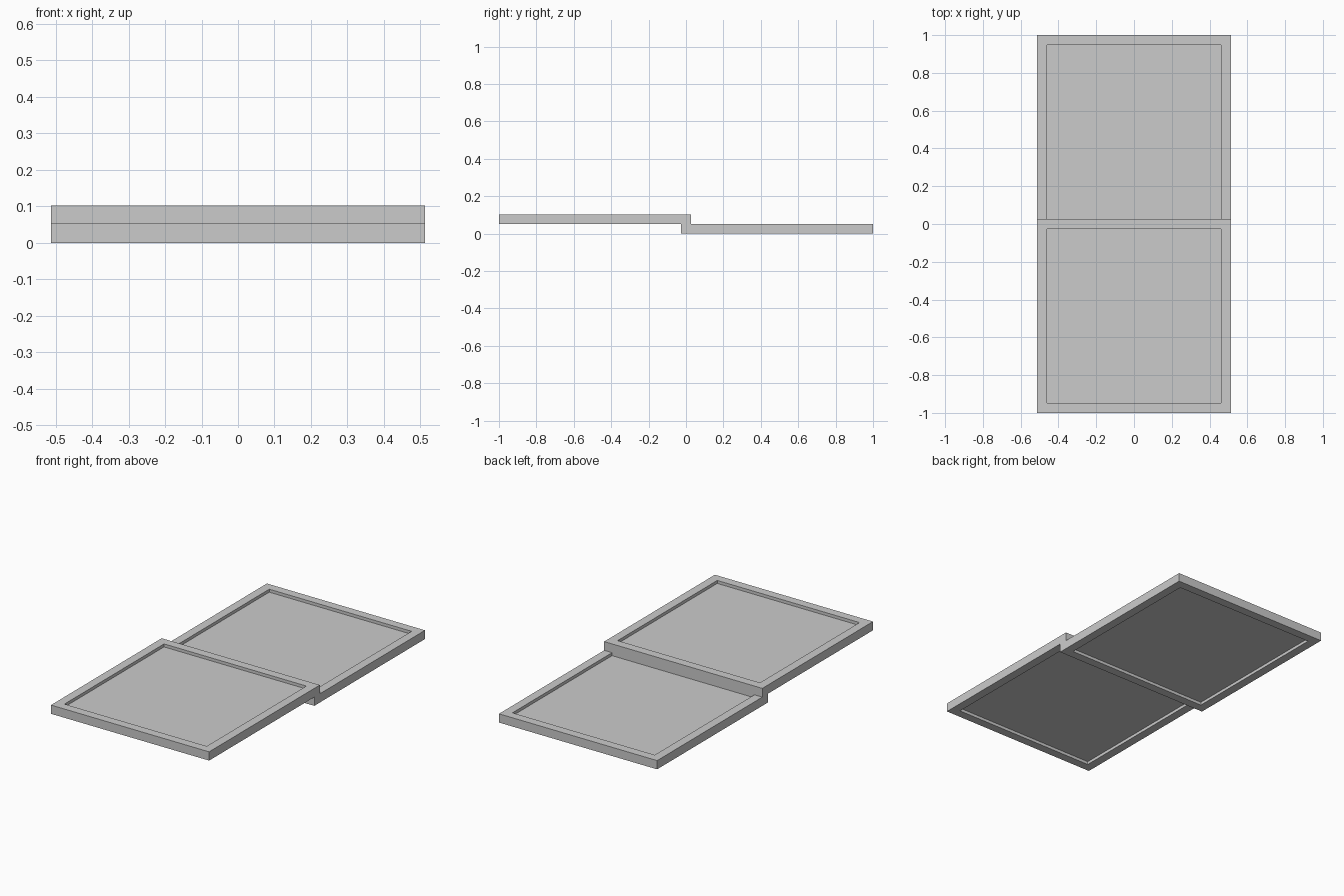
import bpy, bmesh
from mathutils import Matrix

if "Cube" in bpy.data.objects:
    bpy.data.objects.remove(bpy.data.objects["Cube"])

U = 2 / 1.95          # sash side length; the two sashes overlap by one rail
T = 0.05 * U          # rail width and sash thickness
PANE = 0.016          # pane thickness


def finish(name, bm, location):
    bmesh.ops.recalc_face_normals(bm, faces=bm.faces)
    mesh = bpy.data.meshes.new(name)
    bm.to_mesh(mesh)
    bm.free()
    obj = bpy.data.objects.new(name, mesh)
    obj.location = location
    bpy.context.collection.objects.link(obj)


def sash_frame(name, location):
    # rectangular rail profile carried round the four mitred corners
    bm = bmesh.new()
    o, i, h = U / 2, U / 2 - T, T / 2
    profile = [(o, -h), (o, h), (i, h), (i, -h)]
    rings = [[bm.verts.new((sx * r, sy * r, z)) for r, z in profile]
             for sx, sy in ((1, 1), (-1, 1), (-1, -1), (1, -1))]
    for c in range(4):
        a, b = rings[c], rings[(c + 1) % 4]
        for k in range(4):
            n = (k + 1) % 4
            bm.faces.new((a[k], b[k], b[n], a[n]))
    finish(name, bm, location)


def pane(name, location):
    # thin slab filling the opening, recessed on both sides
    bm = bmesh.new()
    side = U - 2 * T
    bmesh.ops.create_cube(bm, size=1, matrix=Matrix.Diagonal((side, side, PANE, 1)))
    finish(name, bm, location)


# front sash sits one thickness above the rear sash
for label, sign in (("front", -1), ("rear", 1)):
    centre = (0, sign * (1 - U / 2), T - sign * T / 2)
    sash_frame(label + "_sash_frame", centre)
    pane(label + "_pane", centre)
